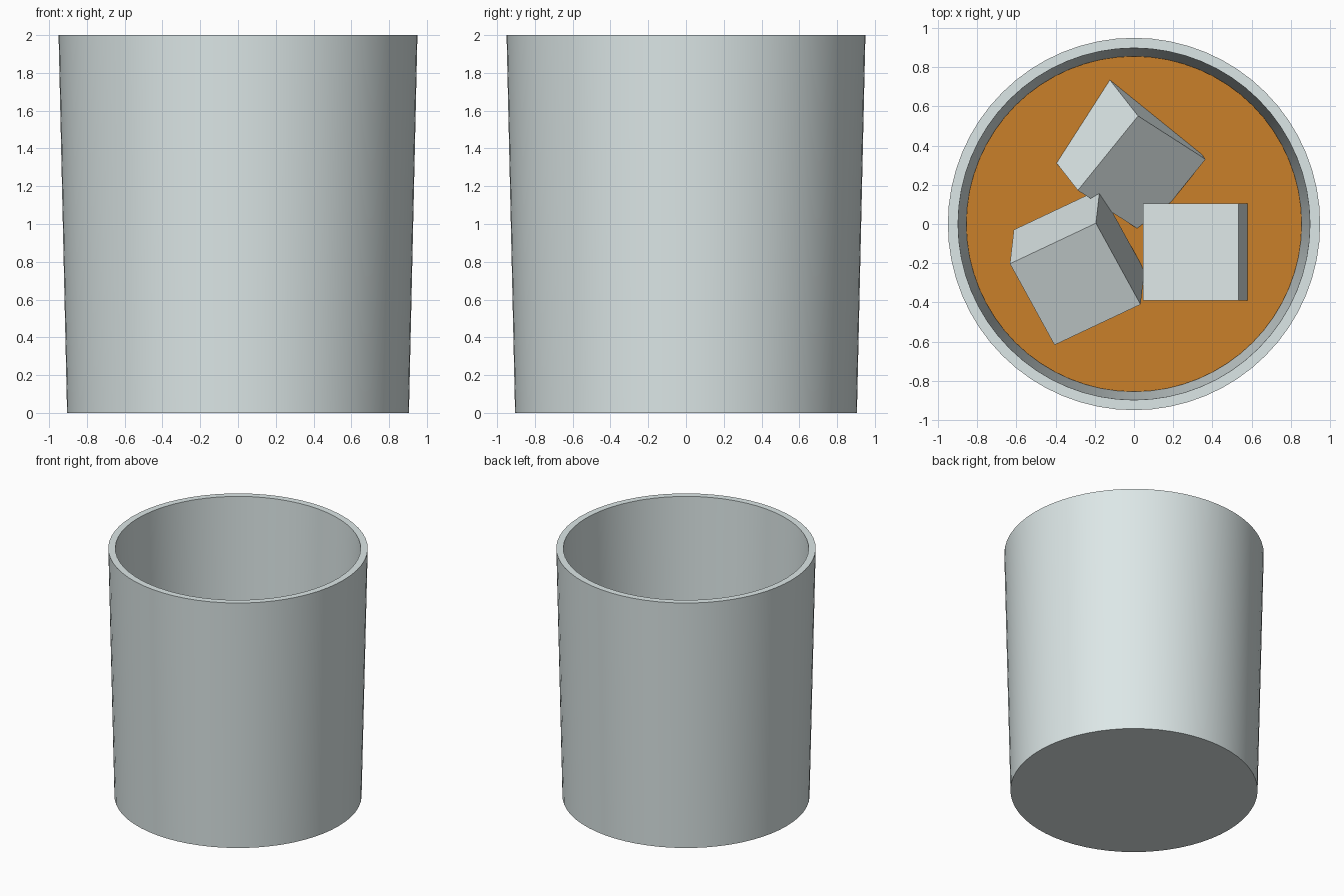
import bpy, bmesh, math
from mathutils import Matrix, Vector

cube = bpy.data.objects.get("Cube")
if cube:
    bpy.data.objects.remove(cube, do_unlink=True)

SEGMENTS = 64
LEVEL = 0.8      # height of the drink surface
ICE = 0.495      # edge length of an ice cube


def material(name, rgb):
    m = bpy.data.materials.new(name)
    m.use_nodes = True
    m.diffuse_color = (*rgb, 1)
    m.node_tree.nodes["Principled BSDF"].inputs["Base Color"].default_value = (*rgb, 1)
    return m


glass_mat = material("pale_glass", (0.72, 0.80, 0.80))
drink_mat = material("amber_drink", (0.59, 0.215, 0.023))


def finish(name, bm, mat):
    bmesh.ops.recalc_face_normals(bm, faces=bm.faces)
    mesh = bpy.data.meshes.new(name)
    bm.to_mesh(mesh)
    bm.free()
    mesh.materials.append(mat)
    obj = bpy.data.objects.new(name, mesh)
    bpy.context.collection.objects.link(obj)
    return obj


def lathe(name, profile, mat):
    """Stack rings of (radius, height) and cap both ends."""
    bm = bmesh.new()
    rings = []
    for r, z in profile:
        angles = [math.tau * i / SEGMENTS for i in range(SEGMENTS)]
        rings.append([bm.verts.new((r * math.cos(a), r * math.sin(a), z)) for a in angles])
    for low, high in zip(rings, rings[1:]):
        for i in range(SEGMENTS):
            j = (i + 1) % SEGMENTS
            bm.faces.new((low[i], low[j], high[j], high[i]))
    bm.faces.new(rings[0])
    bm.faces.new(rings[-1])
    obj = finish(name, bm, mat)
    bpy.ops.object.select_all(action="DESELECT")
    obj.select_set(True)
    bpy.context.view_layer.objects.active = obj
    bpy.ops.object.shade_smooth_by_angle(angle=math.radians(30))
    return obj


def ice_cube(name, centre, x_axis, up):
    bm = bmesh.new()
    bmesh.ops.create_cube(bm, size=ICE)
    z = Vector(up).normalized()
    y = z.cross(Vector(x_axis)).normalized()
    x = y.cross(z)
    obj = finish(name, bm, glass_mat)
    turn = Matrix((x, y, z)).transposed().to_4x4()
    obj.matrix_world = Matrix.Translation(centre) @ turn
    return obj


# Tapered tumbler: outer wall, rim, inner wall and floor
lathe("tumbler", [(0.905, 0), (0.95, 2), (0.898, 2), (0.833, 0.1)], glass_mat)

# Drink filling the lower part of the tumbler
lathe("drink", [(0.831, 0.105), (0.856, LEVEL)], drink_mat)

# Tilted ice cubes, two floating and one resting on top
ice_cube("ice_back", (-0.05, 0.365, LEVEL - 0.056), (0.69, -0.44, -0.57), (0.36, -0.46, 0.81))
ice_cube("ice_left", (-0.29, -0.22, LEVEL + 0.24), (0.89, 0.42, 0.195), (-0.04, -0.35, 0.935))
ice_cube("ice_right", (0.333, -0.143, LEVEL - 0.027), (0.985, 0, 0.174), (-0.174, 0, 0.985))
